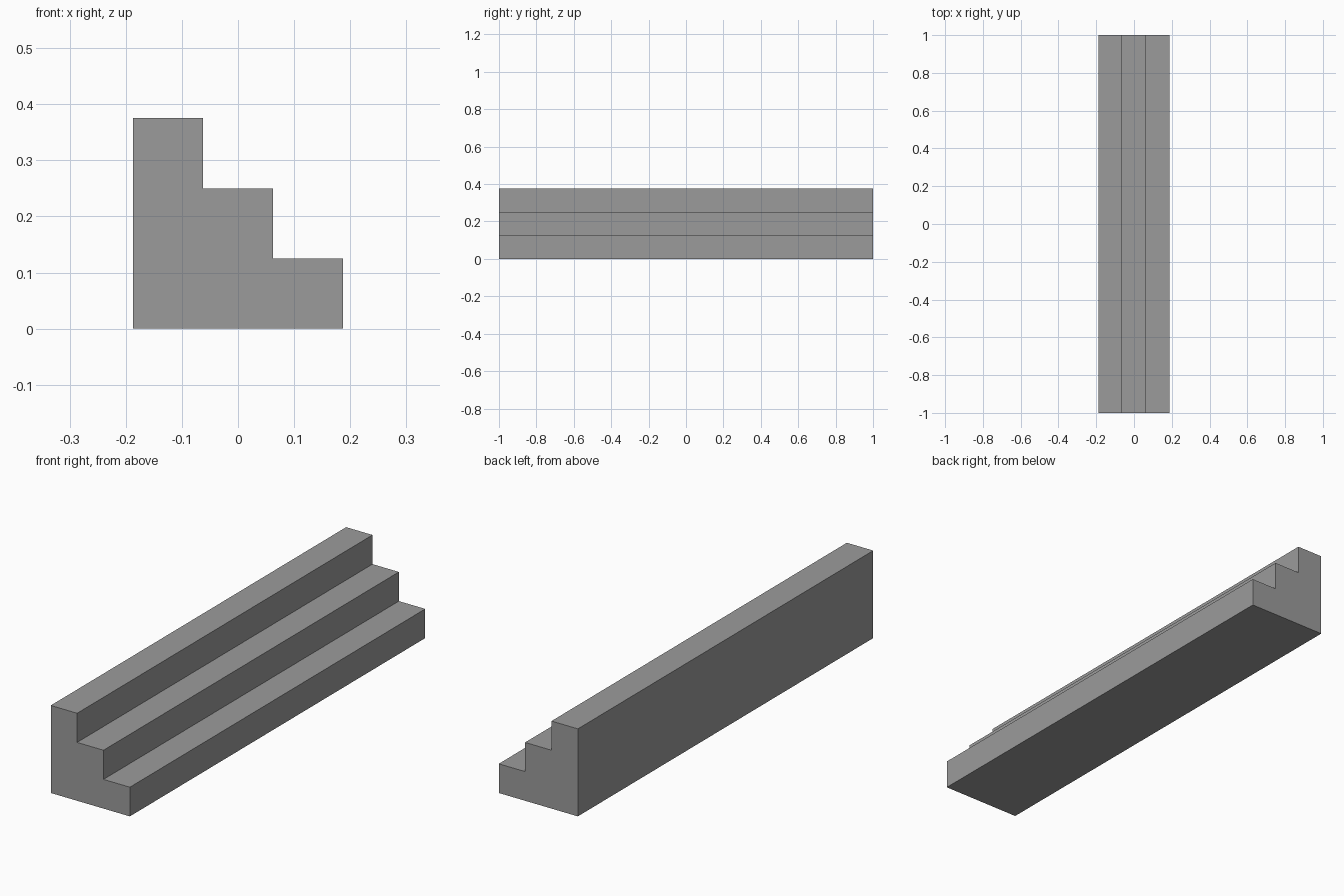
import bpy
import bmesh

cube = bpy.data.objects.get("Cube")
if cube:
    bpy.data.objects.remove(cube, do_unlink=True)

STEPS = 3
SIZE = 0.125      # tread depth and riser height
LENGTH = 2.0
half = STEPS * SIZE / 2

# Plain stone material
stone = bpy.data.materials.new("grey stone")
stone.use_nodes = True
colour = (0.33, 0.33, 0.33, 1)
stone.diffuse_color = colour
stone.node_tree.nodes["Principled BSDF"].inputs["Base Color"].default_value = colour

# Stair profile: base line, then risers and treads climbing towards -x
profile = [(-half, 0), (half, 0)]
for i in range(STEPS):
    x, z = half - i * SIZE, (i + 1) * SIZE
    profile += [(x, z), (x - SIZE, z)]

# Extrude the profile along y
bm = bmesh.new()
end = bm.faces.new([bm.verts.new((x, -LENGTH / 2, z)) for x, z in profile])
extruded = bmesh.ops.extrude_face_region(bm, geom=[end], use_keep_orig=True)
moved = [v for v in extruded["geom"] if isinstance(v, bmesh.types.BMVert)]
bmesh.ops.translate(bm, verts=moved, vec=(0, LENGTH, 0))
bmesh.ops.recalc_face_normals(bm, faces=bm.faces)

mesh = bpy.data.meshes.new("stair_steps")
bm.to_mesh(mesh)
bm.free()
mesh.materials.append(stone)
bpy.context.collection.objects.link(bpy.data.objects.new("stair_steps", mesh))
